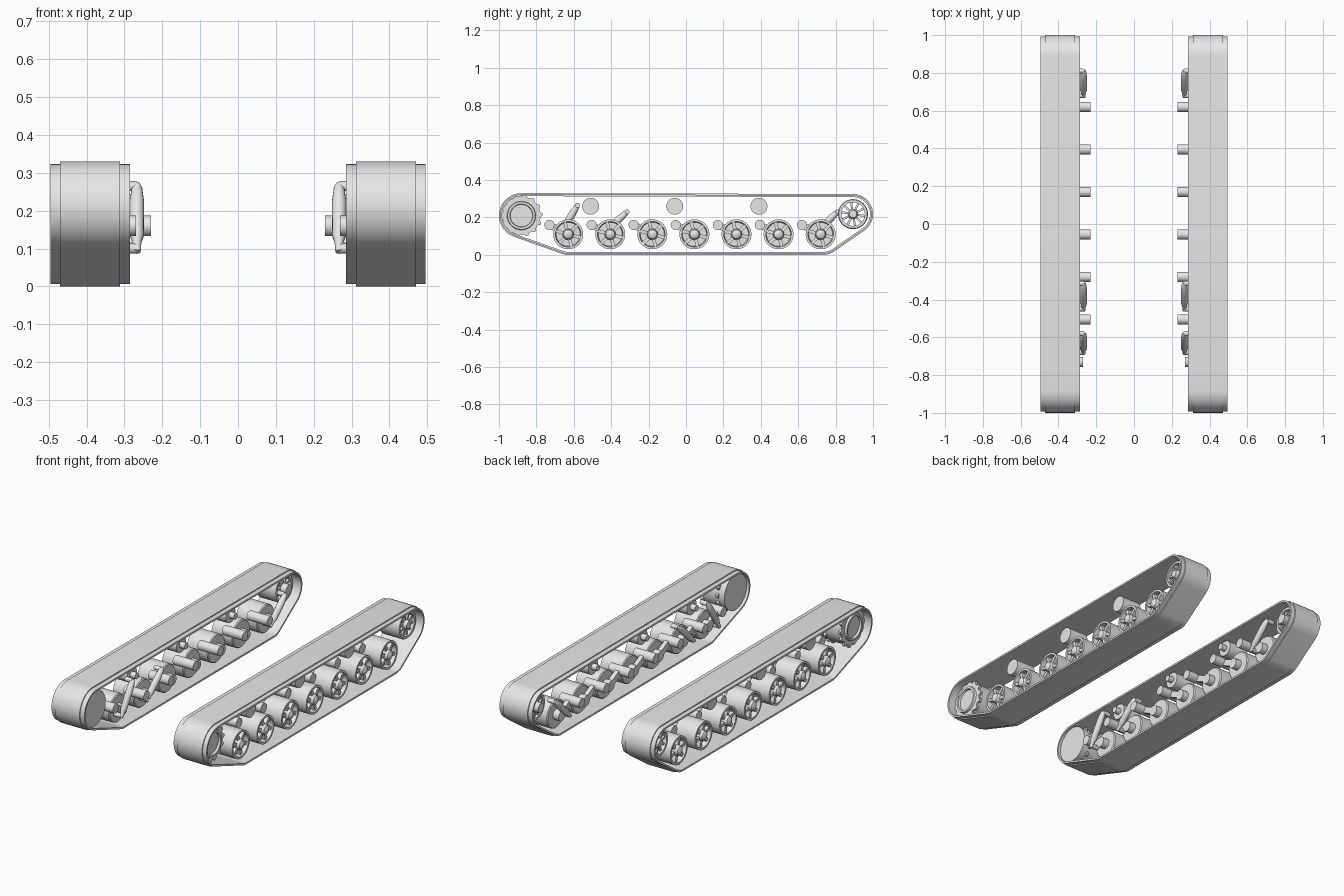
import bpy, bmesh
from math import pi, cos, sin, atan2, asin, hypot
from mathutils import Matrix, Vector

if "Cube" in bpy.data.objects:
    bpy.data.objects.remove(bpy.data.objects["Cube"])

grey = bpy.data.materials.new("plain_grey")
grey.use_nodes = True
grey.diffuse_color = (0.8, 0.8, 0.8, 1)
grey.node_tree.nodes["Principled BSDF"].inputs["Base Color"].default_value = (0.8, 0.8, 0.8, 1)


def finish(name, bm):
    """Turn a left-side part into an object mirrored to both sides."""
    bmesh.ops.remove_doubles(bm, verts=bm.verts, dist=1e-5)
    bmesh.ops.recalc_face_normals(bm, faces=bm.faces)
    mesh = bpy.data.meshes.new(name)
    bm.to_mesh(mesh)
    bm.free()
    mesh.materials.append(grey)
    obj = bpy.data.objects.new(name, mesh)
    bpy.context.collection.objects.link(obj)
    bpy.ops.object.select_all(action='DESELECT')
    obj.select_set(True)
    bpy.context.view_layer.objects.active = obj
    bpy.ops.object.shade_smooth_by_angle(angle=0.6)
    mirror = obj.modifiers.new("both_sides", 'MIRROR')
    mirror.use_mirror_merge = False
    return obj


def at(y, z):
    return Matrix.Translation((0, y, z))


def skin(bm, rings, closed=False):
    """Bridge rings of points with quads."""
    rows = [[bm.verts.new(p) for p in ring] for ring in rings]
    pairs = list(zip(rows, rows[1:]))
    if closed:
        pairs.append((rows[-1], rows[0]))
    for a, b in pairs:
        n = len(a)
        for i in range(n):
            j = (i + 1) % n
            bm.faces.new((a[i], a[j], b[j], b[i]))


def lathe(bm, profile, place, seg=32, tooth=1.0, closed=False):
    """Spin (radius, x) points about the x axis; tooth scales alternate pairs."""
    rings = []
    for r, x in profile:
        ring = []
        for i in range(seg):
            a = 2 * pi * i / seg
            k = r * (tooth if i % 4 < 2 else 1)
            ring.append(place @ Vector((x, k * cos(a), k * sin(a))))
        rings.append(ring)
    skin(bm, rings, closed)


def drum(bm, r, x0, x1, place, seg=24, tooth=1.0):
    lathe(bm, [(0, x0), (r, x0), (r, x1), (0, x1)], place, seg, tooth)


def spokes(bm, count, r0, r1, width, x0, x1, place):
    for i in range(count):
        turn = Matrix.Rotation(2 * pi * (i + 0.25) / count, 4, 'X')
        size = Matrix.Diagonal((x1 - x0, width, r1 - r0, 1))
        shift = Matrix.Translation(((x0 + x1) / 2, 0, (r0 + r1) / 2))
        bmesh.ops.create_cube(bm, size=1, matrix=place @ turn @ shift @ size)


# Layout
SPROCKET, IDLER = (-0.88, 0.21), (0.893, 0.218)
WHEELS = [(-0.63 + 0.225 * i, 0.11) for i in range(7)]
SUPPORTS = [(-0.63, 0.1, 0.1), (0.735, 0.1, 0.1), (*IDLER, 0.107), (*SPROCKET, 0.12)]


def belt_path(offset, x, steps=14):
    """Closed loop wrapped tightly around the support circles."""
    n = len(SUPPORTS)
    angles = []
    for i in range(n):
        (y0, z0, r0), (y1, z1, r1) = SUPPORTS[i], SUPPORTS[(i + 1) % n]
        d = hypot(y1 - y0, z1 - z0)
        angles.append(atan2(z1 - z0, y1 - y0) - pi / 2 + asin((r0 - r1) / d))
    points = []
    for i, (y, z, r) in enumerate(SUPPORTS):
        start = angles[i - 1]
        sweep = (angles[i] - start) % (2 * pi)
        for s in range(steps + 1):
            a = start + sweep * s / steps
            points.append((x, y + (r + offset) * cos(a), z + (r + offset) * sin(a)))
    return points


# Belt with a raised centre band
bm = bmesh.new()
section = [(0.285, -0.016), (0.285, -0.006), (0.312, -0.006), (0.312, 0),
           (0.47, 0), (0.47, -0.006), (0.495, -0.006), (0.495, -0.016)]
skin(bm, [belt_path(off, x) for x, off in section], closed=True)
finish("track_belt", bm)

# Road wheels: dished drum, six spokes and domed hub
bm = bmesh.new()
for y, z in WHEELS:
    p = at(y, z)
    lathe(bm, [(0, 0.325), (0.075, 0.325), (0.08, 0.33), (0.08, 0.46), (0.068, 0.46),
               (0.064, 0.43), (0, 0.43)], p, 40)
    spokes(bm, 6, 0.015, 0.067, 0.018, 0.425, 0.452, p)
    lathe(bm, [(0.03, 0.425), (0.03, 0.45), (0.024, 0.466), (0.012, 0.474), (0, 0.476)], p, 24)
finish("road_wheels", bm)

# Swing arms with pivot shafts reaching inward
bm = bmesh.new()
for i, (y, z) in enumerate(WHEELS):
    py, pz = y - 0.1, 0.16
    drum(bm, 0.027, 0.27 if i == 0 else 0.23, 0.36, at(py, pz))
    drum(bm, 0.03, 0.288, 0.33, at(y, z))
    tilt = Matrix.Rotation(atan2(z - pz, y - py), 4, 'X')
    size = Matrix.Diagonal((0.025, hypot(y - py, z - pz), 0.036, 1))
    mid = Matrix.Translation((0.303, (y + py) / 2, (z + pz) / 2))
    bmesh.ops.create_cube(bm, size=1, matrix=mid @ tilt @ size)
finish("swing_arms", bm)

# Shock absorbers with mounting pins
bm = bmesh.new()
for low, high in [((-0.68, 0.1), (-0.58, 0.265)), ((-0.45, 0.105), (-0.315, 0.23)),
                  ((0.68, 0.105), (0.81, 0.23))]:
    a, b = Vector((0.267, *low)), Vector((0.267, *high))
    length = (b - a).length
    place = Matrix.Translation(a) @ (b - a).to_track_quat('X', 'Z').to_matrix().to_4x4()
    lathe(bm, [(0, -0.012), (0.01, -0.01), (0.012, 0.02), (0.018, 0.04), (0.019, length * 0.75),
               (0.014, length - 0.005), (0.008, length + 0.008), (0, length + 0.01)], place, 16)
    for y, z in (low, high):
        drum(bm, 0.013, 0.268, 0.31, at(y, z), 12)
finish("shock_absorbers", bm)

# Return rollers
bm = bmesh.new()
for y in (-0.51, -0.06, 0.39):
    drum(bm, 0.045, 0.32, 0.44, at(y, 0.26), 32)
    drum(bm, 0.018, 0.288, 0.325, at(y, 0.26), 16)
finish("return_rollers", bm)

# Drive sprocket: closed drum, raised ring, deep cup and toothed rims
bm = bmesh.new()
p = at(*SPROCKET)
lathe(bm, [(0, 0.3), (0.102, 0.3), (0.102, 0.445), (0.078, 0.445), (0.074, 0.462),
           (0.062, 0.462), (0.05, 0.41), (0, 0.41)], p, 48)
for x in (0.335, 0.435):
    drum(bm, 0.098, x, x + 0.015, p, 56, 1.15)
finish("drive_sprocket", bm)

# Rear idler: open rim with spokes and hub
bm = bmesh.new()
p = at(*IDLER)
lathe(bm, [(0.078, 0.33), (0.08, 0.335), (0.08, 0.45), (0.076, 0.457),
           (0.063, 0.457), (0.063, 0.33)], p, 40, closed=True)
spokes(bm, 10, 0.02, 0.066, 0.011, 0.42, 0.448, p)
spokes(bm, 10, 0.02, 0.066, 0.011, 0.335, 0.36, p)
lathe(bm, [(0, 0.3), (0.028, 0.3), (0.028, 0.445), (0.02, 0.465), (0, 0.468)], p, 24)
finish("rear_idler", bm)
